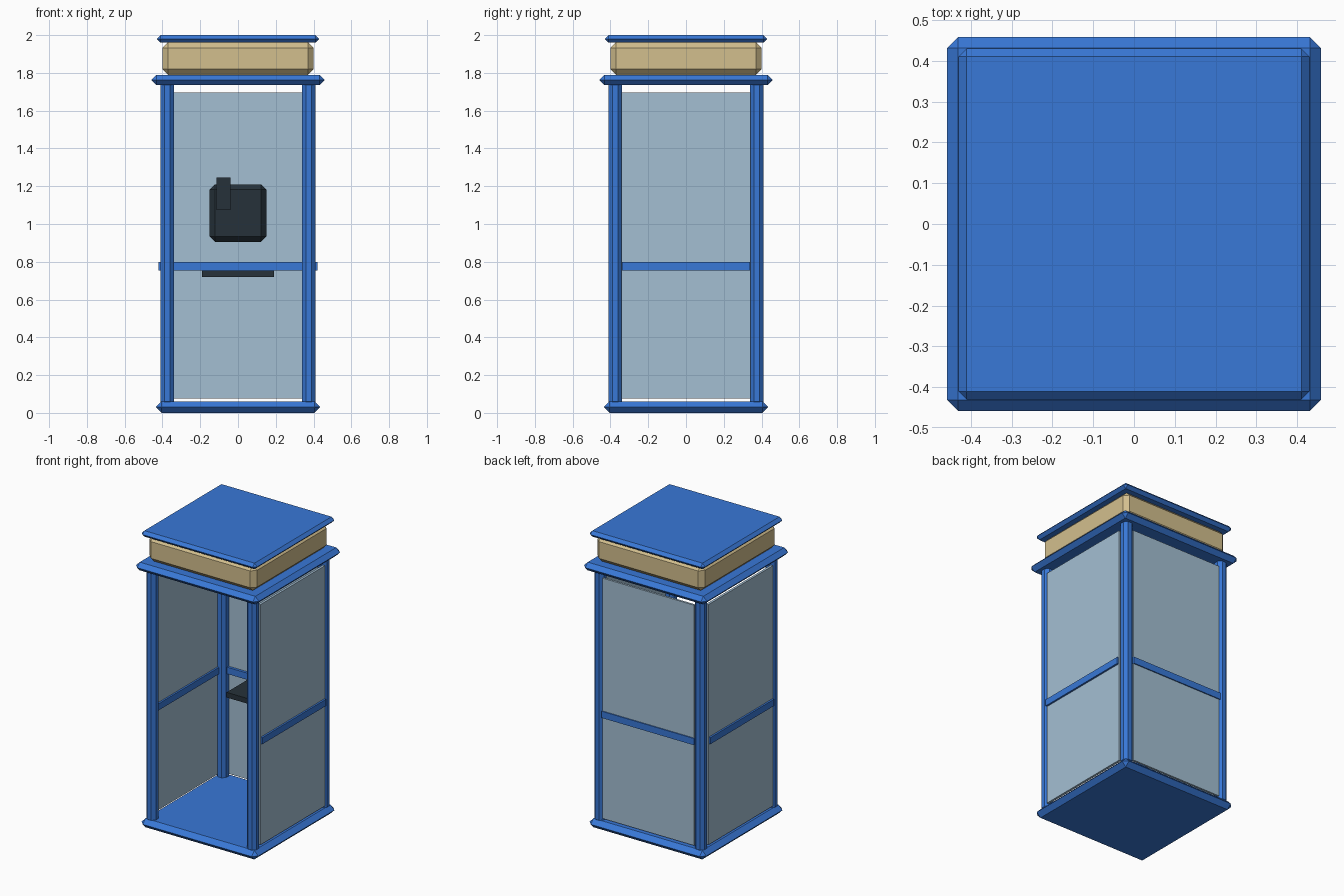
import bpy, bmesh
from mathutils import Vector

# Remove the default cube
cube = bpy.data.objects.get("Cube")
if cube:
    bpy.data.objects.remove(cube, do_unlink=True)


def material(name, rgb):
    mat = bpy.data.materials.new(name)
    mat.use_nodes = True
    color = (*rgb, 1.0)
    mat.diffuse_color = color
    mat.node_tree.nodes["Principled BSDF"].inputs["Base Color"].default_value = color
    return mat


blue = material("booth blue", (0.040, 0.188, 0.680))
cream = material("sign cream", (0.65, 0.52, 0.27))
glass = material("pale glass", (0.37, 0.52, 0.65))
dark = material("dark metal", (0.019, 0.031, 0.042))


def box(name, low, high, mat, bevel=0.0):
    """Box between two corners, with optional flat chamfers on every edge."""
    low, high = Vector(low), Vector(high)
    size, middle = high - low, (low + high) / 2
    bm = bmesh.new()
    bmesh.ops.create_cube(bm, size=1)
    bmesh.ops.scale(bm, vec=size, verts=bm.verts)
    if bevel:
        bmesh.ops.bevel(bm, geom=bm.edges[:], offset=bevel, segments=1,
                        affect='EDGES', clamp_overlap=True)
    mesh = bpy.data.meshes.new(name)
    bm.to_mesh(mesh)
    bm.free()
    mesh.materials.append(mat)
    obj = bpy.data.objects.new(name, mesh)
    obj.location = middle
    bpy.context.collection.objects.link(obj)
    return obj


def slab(name, half, bottom, top, mat, bevel):
    return box(name, (-half, -half, bottom), (half, half, top), mat, bevel)


# Stacked square slabs: floor, roof, sign band and cap
slab("floor_base", 0.435, 0.0, 0.06, blue, 0.0295)
slab("roof", 0.458, 1.735, 1.79, blue, 0.027)
slab("sign_band", 0.40, 1.79, 1.963, cream, 0.03)
slab("top_cap", 0.43, 1.96, 2.0, blue, 0.0195)

# Chamfered corner posts
for x, side in ((-0.375, "right"), (0.375, "left")):
    for y, end in ((-0.375, "front"), (0.375, "back")):
        box(f"{end}_{side}_post", (x - 0.035, y - 0.035, 0.04),
            (x + 0.035, y + 0.035, 1.755), blue, 0.02)

# Side panes and their middle rails; the front stays open
for x, side in ((-0.40, "right"), (0.40, "left")):
    box(f"{side}_pane", (x - 0.008, -0.342, 0.075), (x + 0.008, 0.342, 1.695), glass)
    box(f"{side}_rail", (x - 0.02, -0.34, 0.755), (x + 0.02, 0.34, 0.80), blue)

# Back pane and rail
box("back_pane", (-0.342, 0.388, 0.075), (0.342, 0.402, 1.695), glass)
box("back_rail", (-0.345, 0.37, 0.755), (0.345, 0.409, 0.80), blue)

# Shelf, wall telephone and handset
box("shelf", (-0.19, 0.15, 0.72), (0.19, 0.39, 0.755), dark)
box("telephone_body", (-0.15, 0.31, 0.905), (0.15, 0.39, 1.21), dark, 0.028)
box("handset", (-0.115, 0.28, 1.075), (-0.04, 0.325, 1.245), dark)
